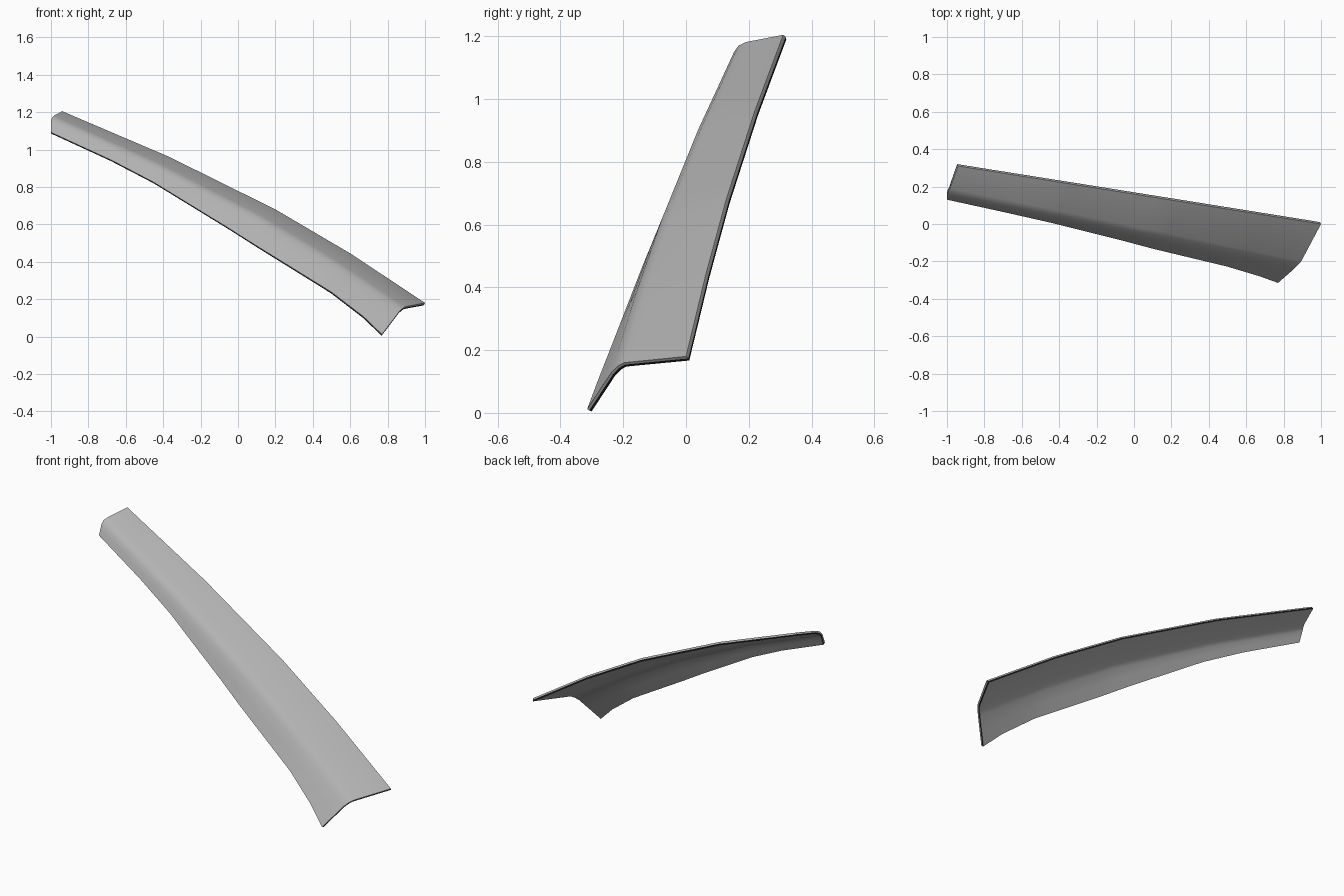
import bpy, bmesh, math
from mathutils import Vector

if "Cube" in bpy.data.objects:
    bpy.data.objects.remove(bpy.data.objects["Cube"])

def sample(pts, ts, t):
    # point on a polyline at parameter t
    for i in range(len(ts) - 1):
        if t <= ts[i + 1] + 1e-6:
            f = (t - ts[i]) / (ts[i + 1] - ts[i])
            return Vector(pts[i]).lerp(Vector(pts[i + 1]), f)
    return Vector(pts[-1])

def material(name, v):
    m = bpy.data.materials.new(name)
    m.diffuse_color = (v, v, v, 1)
    m.use_nodes = True
    m.node_tree.nodes["Principled BSDF"].inputs["Base Color"].default_value = m.diffuse_color
    return m

# Straight-in-plan back edge, arched in height
edge_pts = [(1.0, 0.0, 0.18), (0.6, 0.064, 0.445), (0.2, 0.128, 0.68),
            (-0.37, 0.219, 0.962), (-0.94, 0.31, 1.205)]
edge_ts = [(1.0 - p[0]) / 1.94 for p in edge_pts]

# Flared front edge
low_pts = [(0.77, -0.315, 0.012), (0.67, -0.279, 0.108), (0.5, -0.228, 0.238),
           (0.1, -0.132, 0.485), (-0.05, -0.092, 0.58), (-0.45, 0.008, 0.825),
           (-0.68, 0.06, 0.945), (-1.0, 0.13, 1.092)]
low_ts = [(0.77 - p[0]) / 1.77 for p in low_pts]

# Rounded ridge: near and far offsets from the back edge
ridge = [((-0.105, -0.198, -0.020), (-0.043, -0.118, -0.023)),
         ((-0.122, -0.218, -0.031), (-0.054, -0.142, -0.034)),
         ((-0.142, -0.238, -0.051), (-0.060, -0.156, -0.053))]

stations = sorted({round(t, 3) for t in edge_ts + low_ts})

bm = bmesh.new()
rows = []
for t in stations:
    e = sample(edge_pts, edge_ts, t)
    l = sample(low_pts, low_ts, t)
    sag = Vector((0, 0, -0.008 * math.sin(math.pi * t)))
    section = [e] + [e + sag + Vector(a).lerp(Vector(b), t) for a, b in ridge]
    section += [section[-1].lerp(l, 0.5), l]
    rows.append([bm.verts.new(p) for p in section])
for r0, r1 in zip(rows, rows[1:]):
    for j in range(len(r0) - 1):
        bm.faces.new((r0[j], r1[j], r1[j + 1], r0[j + 1]))
bm.normal_update()
if sum(f.normal.z for f in bm.faces) < 0:
    bmesh.ops.reverse_faces(bm, faces=bm.faces[:])

mesh = bpy.data.meshes.new("pillar_trim")
bm.to_mesh(mesh)
bm.free()
top_count = len(mesh.vertices)
mesh.materials.append(material("trim_grey", 0.45))
mesh.materials.append(material("rim_black", 0.01))
trim = bpy.data.objects.new("pillar_trim", mesh)
bpy.context.collection.objects.link(trim)

# Thin sheet thickness, grown to the underside
bpy.context.view_layer.objects.active = trim
trim.select_set(True)
solid = trim.modifiers.new("thickness", 'SOLIDIFY')
solid.thickness = 0.016
solid.offset = -1
solid.material_offset_rim = 1
bpy.ops.object.modifier_apply(modifier=solid.name)

# Split the rim: grey upper half, black lower half
bm = bmesh.new()
bm.from_mesh(trim.data)
uprights = [e for e in bm.edges if all(f.material_index == 1 for f in e.link_faces)]
bmesh.ops.subdivide_edges(bm, edges=uprights, cuts=1, use_grid_fill=True)
bm.verts.index_update()
for f in bm.faces:
    if f.material_index == 1 and any(v.index < top_count for v in f.verts):
        f.material_index = 0
# Let the black lip of the back edge stand slightly proud
for v in {v for f in bm.faces if f.material_index == 1 for v in f.verts}:
    t = (1.0 - v.co.x) / 1.94
    if v.co.y > sample(edge_pts, edge_ts, min(max(t, 0), 1)).y - 0.03:
        v.co.y += 0.005
bm.to_mesh(trim.data)
bm.free()
bpy.ops.object.shade_smooth_by_angle(angle=math.radians(35))
